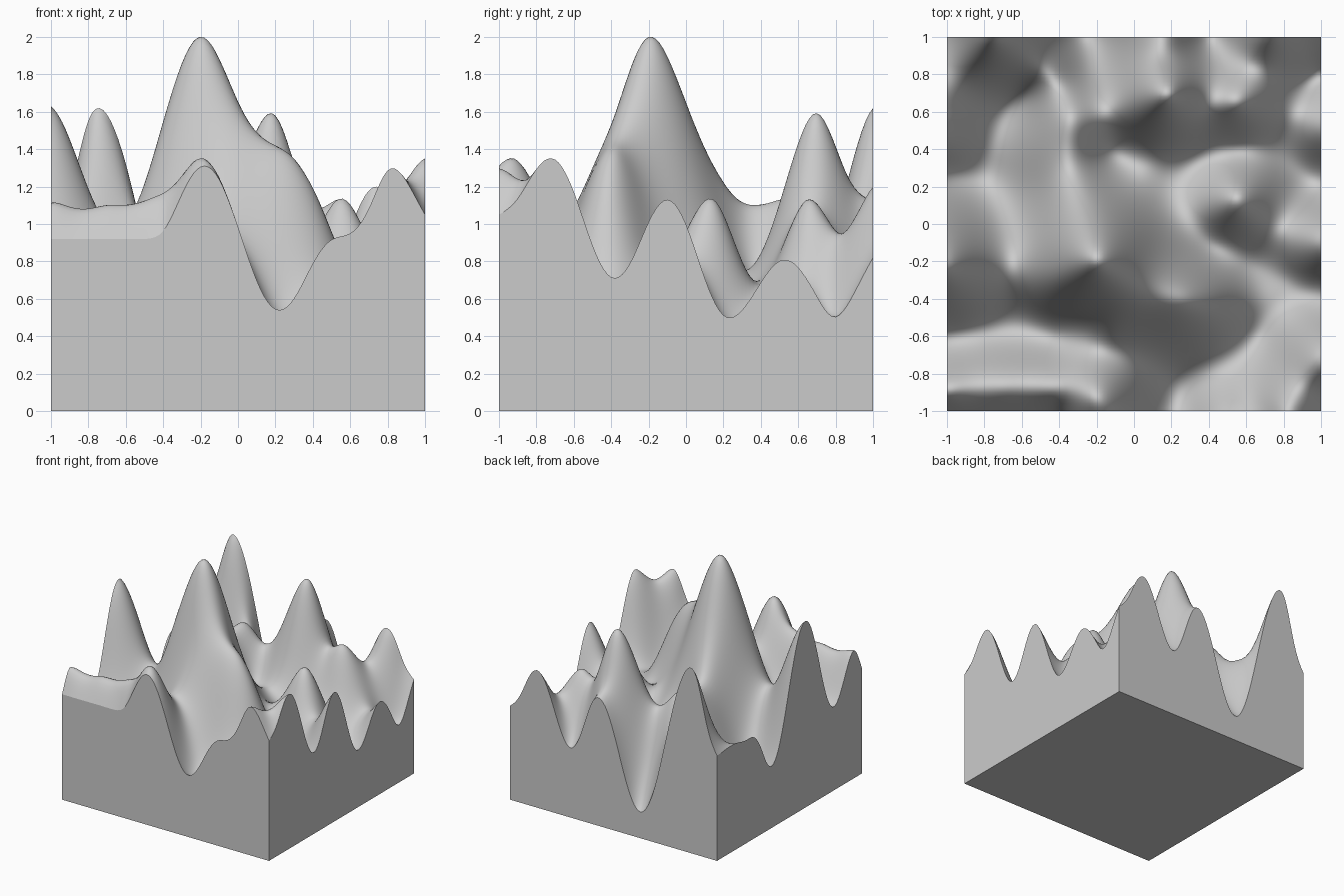
import bpy
import bmesh
import math

if "Cube" in bpy.data.objects:
    bpy.data.objects.remove(bpy.data.objects["Cube"], do_unlink=True)

SEGMENTS = 100      # grid cells per side
REACH = 0.8         # how far a height point influences the land
BASE = 0.85         # average ground height

# Skylines along the four walls: (position, height) at each turning point
front_line = [(-1, .92), (-.46, .92), (-.18, 1.31), (.22, .54), (.52, .92),
              (.6, .95), (.84, 1.31), (1, 1.05)]
back_line = [(-1, .92), (-.75, 1.62), (-.26, .23), (.15, 1.12), (.41, .61),
             (.74, 1.2), (1, .82)]
left_line = [(-1, 1.05), (-.72, 1.35), (-.38, .71), (-.1, 1.13), (.23, .5),
             (.53, .81), (.82, .5), (1, .82)]
right_line = [(-1, .92), (-.9, 1.11), (-.61, .73), (-.22, 1.63), (.25, .54),
              (.5, .89), (.8, .93), (1, .92)]

# Inner land: (x, y, height)
peaks = [(-.2, -.2, 2), (.28, -.37, 1.36), (.2, .7, 1.58), (.55, .15, 1.13),
         (.55, .65, 1.13), (-.34, .58, 1.12), (-.2, -.92, 1.35),
         (-.7, -.88, 1.1), (-.45, -.9, 1.13)]
ridges = [(-.23, 0, 1.65), (-.28, .2, 1.22), (-.34, .38, 1.1), (0, -.3, 1.64),
          (-.2, -.45, 1.32), (-.47, -.17, 1.3), (-.41, -.3, 1.42),
          (.1, -.1, 1.2), (-.12, .64, .98), (.17, .88, 1.22), (.38, .67, 1.12),
          (.65, .85, .95), (.8, -.75, 1), (.43, -.42, 1.13),
          (-.12, -.57, 1.13), (.4, -.6, .88), (-.42, .83, .88)]
valleys = [(-.76, .25, .42), (-.74, .45, .47), (-.59, .7, .64), (-.7, 0, .72),
           (-.66, -.22, .98), (-.75, -.61, .7), (-.42, -.62, .76),
           (-.12, -.7, 1), (.22, -.83, .54), (.5, -.82, .68),
           (.68, -.6, .62), (.75, -.37, .64), (.24, .1, .76), (.05, .28, .76),
           (-.13, .38, .76), (.42, -.12, .74), (.62, -.22, .66),
           (.82, -.28, .65), (.8, .02, .8), (.8, .3, .55), (.55, .39, .68),
           (.35, .34, .68), (.82, .5, .64), (.93, .75, .53), (.4, .88, .78),
           (-.22, .8, .6), (.87, .86, .75), (-.52, .2, .85)]


def skyline(points, t):
    """Ease smoothly from one turning point to the next."""
    for (start, low), (end, high) in zip(points, points[1:]):
        if t <= end:
            part = max(0, (t - start) / (end - start))
            return low + (high - low) * (1 - math.cos(math.pi * part)) / 2
    return points[-1][1]


def influence(distance):
    """Smooth bump that fades to nothing at REACH."""
    q = distance / REACH
    return (1 - q) ** 4 * (4 * q + 1) if q < 1 else 0.0


def solve(matrix, values):
    """Gaussian elimination with the values as an extra column."""
    n = len(values)
    rows = [list(row) + [value] for row, value in zip(matrix, values)]
    for i in range(n):
        pivot = max(range(i, n), key=lambda r: abs(rows[r][i]))
        rows[i], rows[pivot] = rows[pivot], rows[i]
        for r in range(i + 1, n):
            factor = rows[r][i] / rows[i][i]
            if factor:
                rows[r] = [a - factor * b for a, b in zip(rows[r], rows[i])]
    answer = [0.0] * n
    for i in reversed(range(n)):
        known = sum(rows[i][k] * answer[k] for k in range(i + 1, n))
        answer[i] = (rows[i][n] - known) / rows[i][i]
    return answer


# Gather every height point, sampling the wall skylines evenly
heights = {(x, y): z for x, y, z in peaks + ridges + valleys}
for step in range(-10, 11):
    t = step / 10
    heights[(t, -1.0)] = skyline(front_line, t)
    heights[(t, 1.0)] = skyline(back_line, t)
    heights[(1.0, t)] = skyline(left_line, t)
    heights[(-1.0, t)] = skyline(right_line, t)

spots = list(heights)
weights = solve([[influence(math.dist(a, b)) for b in spots] for a in spots],
                [heights[s] - BASE for s in spots])


def land_height(x, y):
    z = BASE + sum(w * influence(math.dist((x, y), s))
                   for w, s in zip(weights, spots))
    return min(2.0, max(0.2, z))


# Rolling top surface
bm = bmesh.new()
bmesh.ops.create_grid(bm, x_segments=SEGMENTS, y_segments=SEGMENTS, size=1)
for vert in bm.verts:
    vert.co.z = land_height(vert.co.x, vert.co.y)
for face in bm.faces:
    face.smooth = True

# Straight walls and flat underside
rim = [edge for edge in bm.edges if edge.is_boundary]
for edge in rim:
    edge.smooth = False
skirt = bmesh.ops.extrude_edge_only(bm, edges=rim)["geom"]
for item in skirt:
    if isinstance(item, bmesh.types.BMVert):
        item.co.z = 0
    elif isinstance(item, bmesh.types.BMFace):
        item.smooth = False
bottom_edges = [e for e in bm.edges if e.is_boundary]
underside = bmesh.ops.contextual_create(bm, geom=bottom_edges)["faces"]
for face in underside:
    face.smooth = False
for edge in bottom_edges:
    edge.smooth = False
bmesh.ops.recalc_face_normals(bm, faces=bm.faces[:])

mesh = bpy.data.meshes.new("terrain_block")
bm.to_mesh(mesh)
bm.free()
terrain = bpy.data.objects.new("terrain_block", mesh)
bpy.context.collection.objects.link(terrain)

# Single stone colour
stone = bpy.data.materials.new("light_grey_stone")
stone.use_nodes = True
grey = (0.6, 0.6, 0.6, 1)
stone.diffuse_color = grey
for node in stone.node_tree.nodes:
    if node.type == "BSDF_PRINCIPLED":
        node.inputs["Base Color"].default_value = grey
mesh.materials.append(stone)
